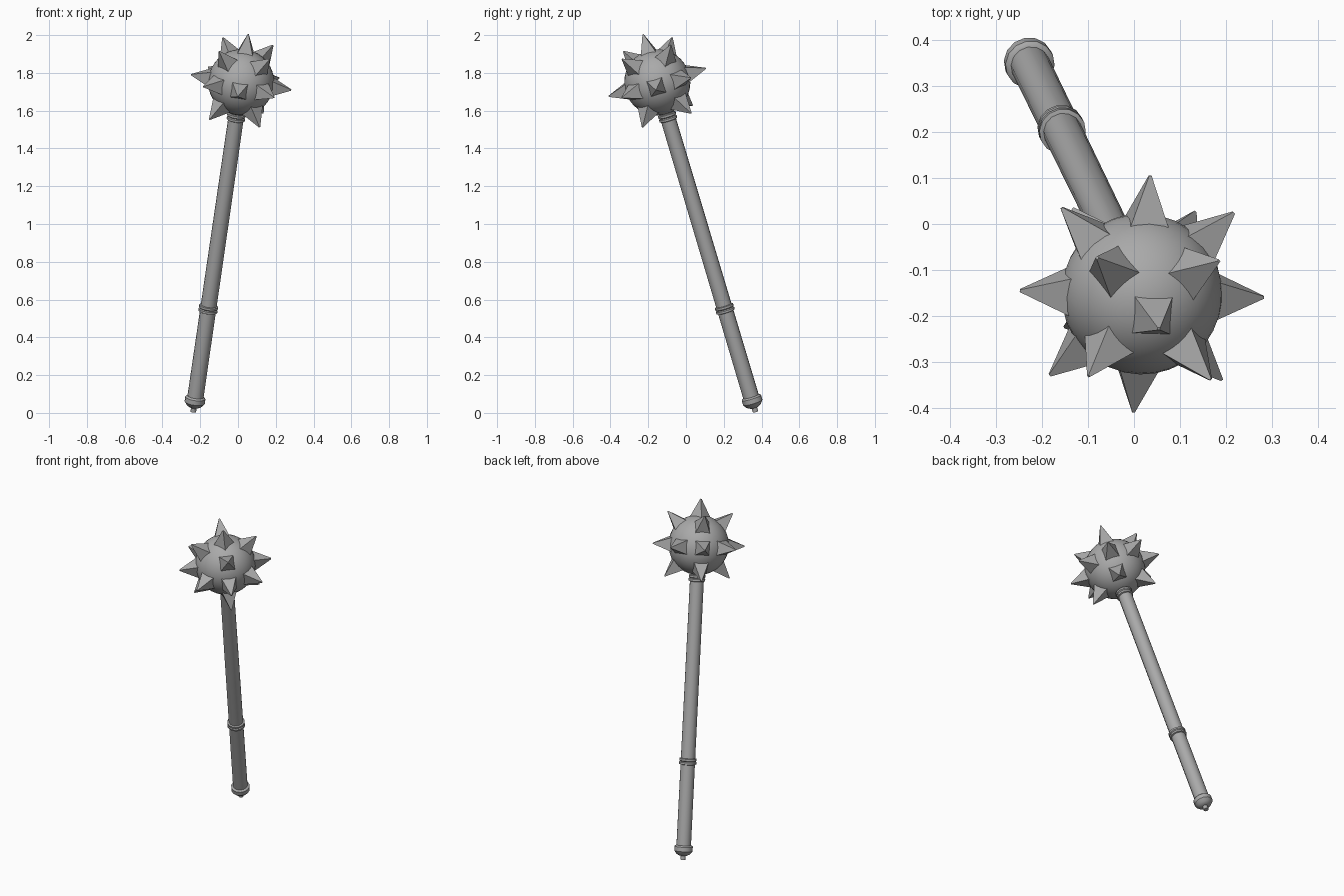
import bpy, bmesh, math
from mathutils import Vector, Matrix

cube = bpy.data.objects.get("Cube")
if cube:
    bpy.data.objects.remove(cube, do_unlink=True)

steel = bpy.data.materials.new("grey steel")
steel.use_nodes = True
GREY = (0.4, 0.4, 0.4, 1)
steel.diffuse_color = GREY
steel.node_tree.nodes["Principled BSDF"].inputs["Base Color"].default_value = GREY

# Leaning frame: local z runs from the pommel tip to the ball
ball_centre = Vector((0.017, -0.152, 1.75))
BALL_R, REACH = 0.175, 1.838
axis = Vector((0.138, -0.283, 0.949)).normalized()
side = Vector((0.98, -0.07, 0))
side = (side - axis * side.dot(axis)).normalized()
back = axis.cross(side)
frame = Matrix((side, back, axis)).transposed().to_4x4()
frame.translation = ball_centre - axis * REACH


def finish(bm, name, smooth=None):
    bmesh.ops.recalc_face_normals(bm, faces=bm.faces)
    mesh = bpy.data.meshes.new(name)
    bm.to_mesh(mesh)
    bm.free()
    mesh.materials.append(steel)
    obj = bpy.data.objects.new(name, mesh)
    bpy.context.collection.objects.link(obj)
    obj.matrix_world = frame
    if smooth:
        bpy.ops.object.select_all(action='DESELECT')
        obj.select_set(True)
        bpy.context.view_layer.objects.active = obj
        bpy.ops.object.shade_smooth_by_angle(angle=math.radians(smooth))


def lathe(name, profile, sides=14):
    """Closed turned part from (radius, height) points."""
    bm = bmesh.new()
    rings = []
    for r, z in profile:
        rings.append([bm.verts.new((r * math.cos(a), r * math.sin(a), z))
                      for a in (math.tau * i / sides for i in range(sides))])
    for low, high in zip(rings, rings[1:]):
        for i in range(sides):
            j = (i + 1) % sides
            bm.faces.new((low[i], low[j], high[j], high[i]))
    bm.faces.new(rings[0])
    bm.faces.new(rings[-1])
    finish(bm, name, 35)


def collar(name, z, r):
    """Pair of raised bands with a groove between them."""
    lathe(name, [(0.04, z - 0.02), (r, z - 0.016), (r, z - 0.005), (r - 0.005, z),
                 (r, z + 0.005), (r, z + 0.016), (0.04, z + 0.02)])


# Handle
lathe("shaft", [(0.043, 0.06), (0.041, 1.69)])
lathe("pommel", [(0.022, 0.024), (0.04, 0.034), (0.054, 0.052),
                 (0.054, 0.078), (0.05, 0.082), (0.043, 0.086)])
lathe("pommel_nub", [(0.015, 0), (0.015, 0.03)])
collar("grip_collar", 0.575, 0.051)
collar("head_collar", 1.645, 0.049)

# Ball
bm = bmesh.new()
bmesh.ops.create_uvsphere(bm, u_segments=32, v_segments=20, radius=BALL_R,
                          matrix=Matrix.Translation((0, 0, REACH)))
finish(bm, "ball", 60)


def spike(name, azimuth, elevation):
    """Four-sided spike pointing out of the ball."""
    bm = bmesh.new()
    aim = (Matrix.Translation((0, 0, REACH))
           @ Matrix.Rotation(math.radians(azimuth), 4, 'Z')
           @ Matrix.Rotation(math.radians(90 - elevation), 4, 'Y'))
    base, tip = 0.16, 0.268
    square = Matrix.Rotation(math.radians(45), 4, 'Z')
    bmesh.ops.create_cone(bm, cap_ends=True, segments=4, radius1=0.061, radius2=0.004,
                          depth=tip - base,
                          matrix=aim @ Matrix.Translation((0, 0, (base + tip) / 2)) @ square)
    finish(bm, name)


# Spikes: one on top, eight around the middle, four above and four below
spike("top_spike", 0, 90)
for i in range(8):
    spike(f"middle_spike_{i + 1}", 45 * i, 0)
for i in range(4):
    spike(f"upper_spike_{i + 1}", 45 + 90 * i, 45)
    spike(f"lower_spike_{i + 1}", 45 + 90 * i, -45)
